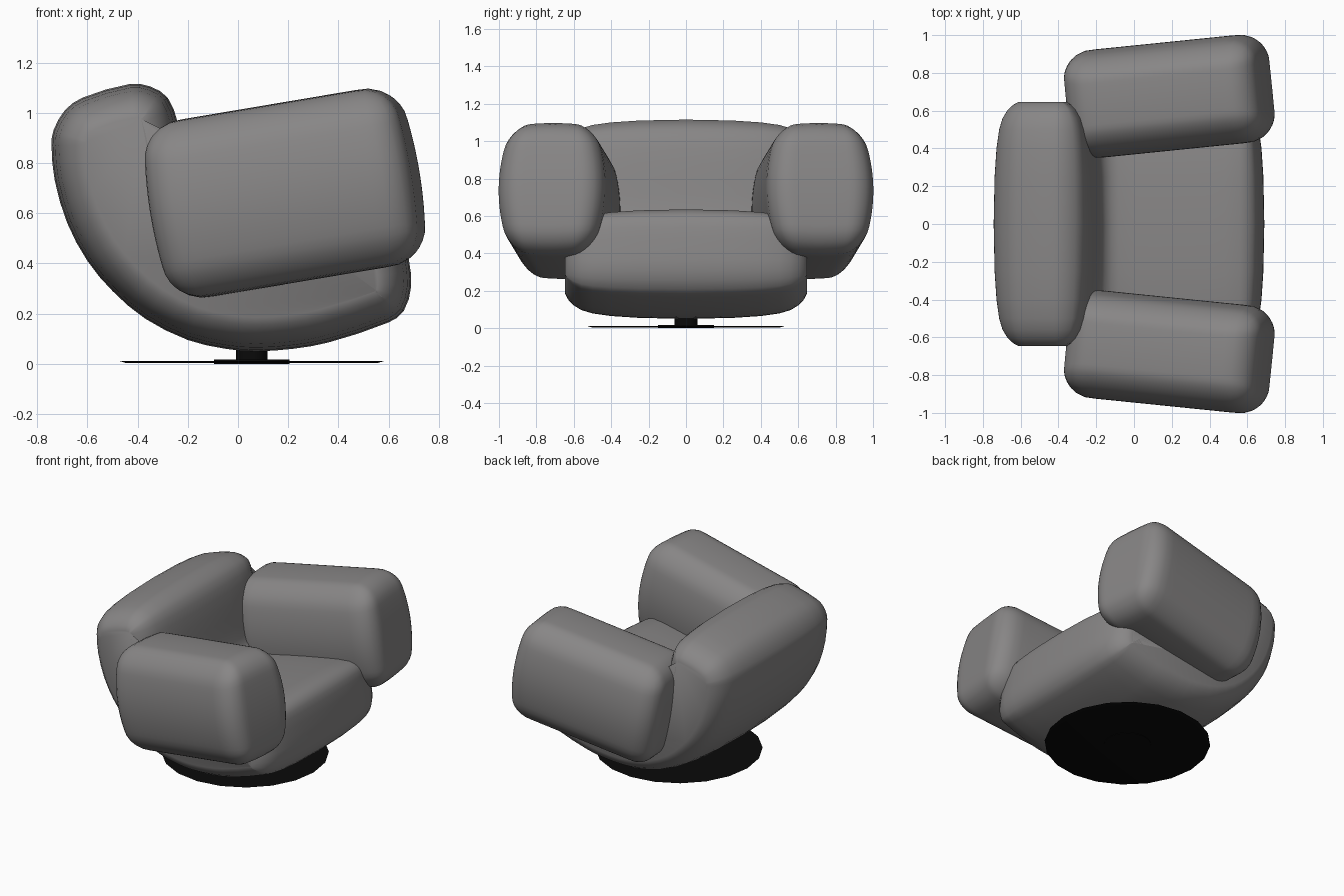
import bpy, bmesh, math
from mathutils import Vector, Matrix

if "Cube" in bpy.data.objects:
    bpy.data.objects.remove(bpy.data.objects["Cube"])


def material(name, rgb):
    m = bpy.data.materials.new(name)
    m.diffuse_color = (*rgb, 1)
    m.use_nodes = True
    m.node_tree.nodes["Principled BSDF"].inputs["Base Color"].default_value = m.diffuse_color
    return m


GREY = material("grey upholstery", (0.245, 0.238, 0.238))
BLACK = material("black metal", (0.003, 0.003, 0.003))


def finish(bm, name, mat, angle=60):
    bmesh.ops.recalc_face_normals(bm, faces=bm.faces)
    me = bpy.data.meshes.new(name)
    bm.to_mesh(me)
    bm.free()
    ob = bpy.data.objects.new(name, me)
    bpy.context.collection.objects.link(ob)
    me.materials.append(mat)
    bpy.ops.object.select_all(action='DESELECT')
    ob.select_set(True)
    bpy.context.view_layer.objects.active = ob
    bpy.ops.object.shade_smooth_by_angle(angle=math.radians(angle))
    return ob


# Seat and back: one curved profile, lofted sideways with pillowed edges
profile = [(0.07, 0.05), (0.22, 0.06), (0.36, 0.085), (0.6, 0.165), (0.66, 0.21),
           (0.69, 0.31), (0.68, 0.42), (0.66, 0.54), (0.63, 0.605), (0.56, 0.635),
           (0.40, 0.62), (0.1, 0.57), (-0.08, 0.54), (-0.15, 0.565), (-0.18, 0.63),
           (-0.21, 0.8), (-0.24, 0.96), (-0.28, 1.06), (-0.35, 1.105), (-0.43, 1.115),
           (-0.62, 1.06), (-0.69, 1.01), (-0.735, 0.93), (-0.743, 0.87), (-0.73, 0.73),
           (-0.68, 0.56), (-0.6, 0.41), (-0.5, 0.29), (-0.37, 0.18), (-0.2, 0.095),
           (-0.05, 0.06)]
ctrl = [Vector(p) for p in profile]
k = len(ctrl)
pts = []
for i in range(k):  # add a smooth midpoint between neighbours
    a, b, c, d = (ctrl[(i + o) % k] for o in (-1, 0, 1, 2))
    ln = (c - b).length
    ta = (c - a).normalized() * ln
    tb = (d - b).normalized() * ln
    pts += [b, (b + c) / 2 + (ta - tb) / 8]
n = len(pts)
normals = []
for i in range(n):
    t = (pts[(i + 1) % n] - pts[i]).normalized() + (pts[i] - pts[i - 1]).normalized()
    normals.append(Vector((-t.y, t.x)).normalized())  # points inward

half = [(0, 0), (0.25, 0.005), (0.4, 0.015), (0.5, 0.029), (0.56, 0.047),
        (0.605, 0.075), (0.632, 0.105), (0.647, 0.135)]
layers = [(-y, d) for y, d in reversed(half[1:])] + half
bm = bmesh.new()
rings = []
for y, d in layers:
    row = [p + m * d for p, m in zip(pts, normals)]
    rings.append([bm.verts.new((q.x, y, q.y)) for q in row])
for a, b in zip(rings, rings[1:]):
    for i in range(n):
        j = (i + 1) % n
        bm.faces.new((a[i], a[j], b[j], b[i]))
bm.faces.new(rings[0])
bm.faces.new(rings[-1])
finish(bm, "seat_and_back", GREY)

# Arms: a bulging rounded box, tilted and toed out, mirrored
h = Vector((0.529, 0.287, 0.358))
r = 0.13
bm = bmesh.new()
bmesh.ops.create_cube(bm, size=2)
bmesh.ops.subdivide_edges(bm, edges=bm.edges[:], cuts=19, use_grid_fill=True)
place = (Matrix.Translation((0.187, 0.676, 0.68))
         @ Matrix.Rotation(math.radians(5.8), 4, 'Z')
         @ Matrix.Rotation(math.radians(-9.5), 4, 'Y'))
for v in bm.verts:
    p = Vector(v.co[k] * h[k] for k in range(3))
    core = Vector(max(-h[k] + r, min(h[k] - r, p[k])) for k in range(3))
    p = core + (p - core).normalized() * r
    s = (p.z / h.z) ** 2
    p.z *= 1 - 0.05 * (p.y / h.y) ** 2
    p.y *= 1 - 0.23 * s
    p.x *= 1 - 0.06 * s
    v.co = place @ p
arms = finish(bm, "arms", GREY)
mod = arms.modifiers.new("other side", 'MIRROR')
mod.use_axis = (False, True, False)


# Swivel base: thin dished disc and short post
def cylinder(name, r1, r2, z0, z1, sides=20):
    bm = bmesh.new()
    bmesh.ops.create_cone(bm, cap_ends=True, segments=sides, radius1=r1,
                          radius2=r2, depth=z1 - z0,
                          matrix=Matrix.Translation((0.055, 0, (z0 + z1) / 2)))
    finish(bm, name, BLACK, 30)


cylinder("base_disc", 0.5, 0.53, 0.003, 0.012)
cylinder("base_hub", 0.15, 0.15, 0.0, 0.017)
cylinder("base_post", 0.062, 0.062, 0.01, 0.08)
